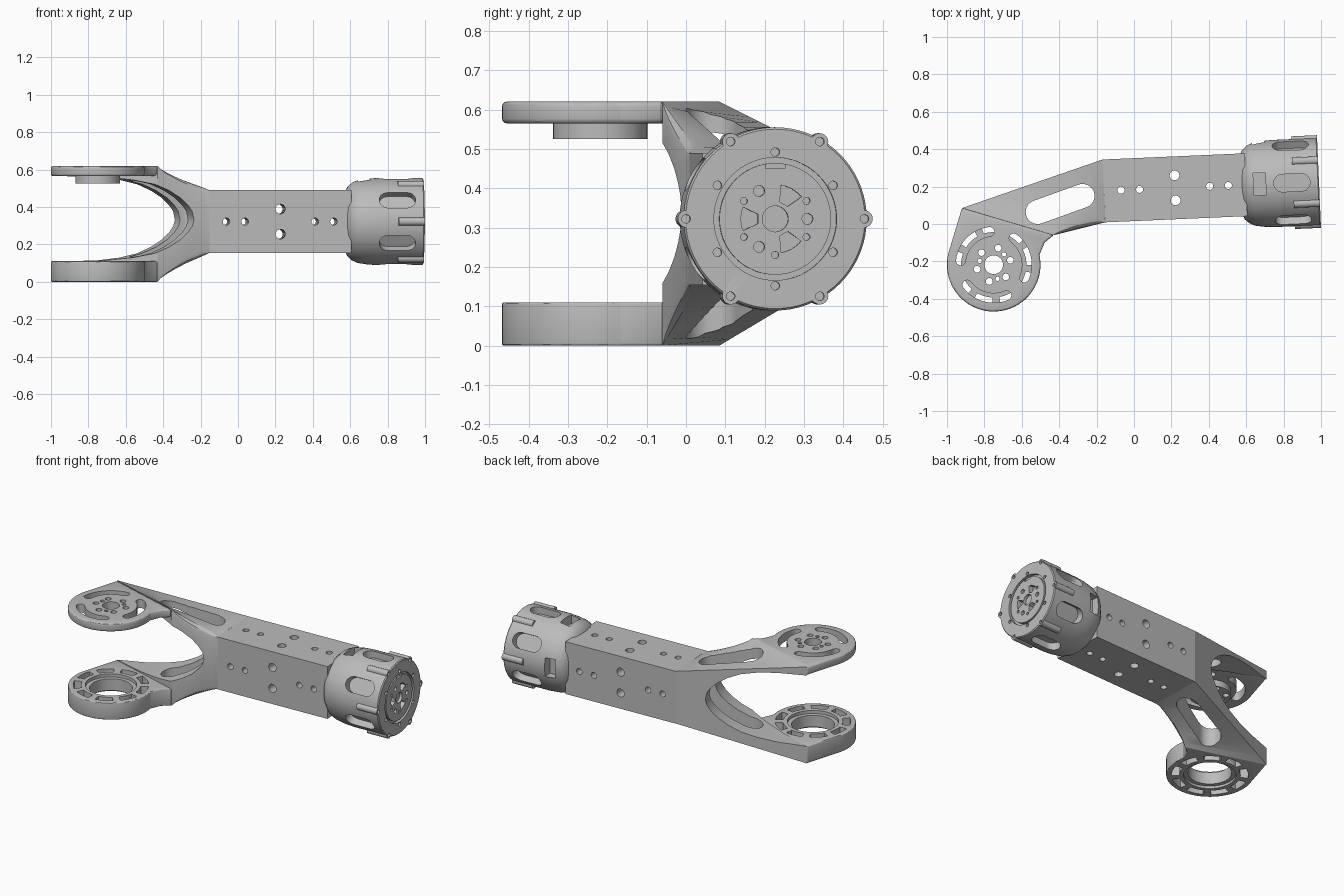
import bpy, bmesh, math
from math import pi, cos, sin, radians
from mathutils import Matrix, Vector

if "Cube" in bpy.data.objects:
    bpy.data.objects.remove(bpy.data.objects["Cube"])

grey = bpy.data.materials.new("machined_grey")
grey.use_nodes = True
grey.diffuse_color = (0.5, 0.5, 0.5, 1)
grey.node_tree.nodes["Principled BSDF"].inputs["Base Color"].default_value = (0.5, 0.5, 0.5, 1)

HOUSING = Matrix.Translation((0.989, 0.227, 0.322)) @ Matrix.Rotation(radians(2.5), 4, 'Z')
AXIAL = Matrix.Rotation(pi / 2, 4, 'Z') @ Matrix.Rotation(pi / 2, 4, 'X')  # prism axis along x
SIDEWAYS = Matrix.Rotation(pi / 2, 4, 'X')                                   # prism axis along y
PIVOT = Vector((-0.75, -0.218))
R = 0.25


# ---------- outline helpers ----------
def arc(c, r, a0, a1, n=16):
    return [(c[0] + r * cos(radians(a0 + (a1 - a0) * i / n)),
             c[1] + r * sin(radians(a0 + (a1 - a0) * i / n))) for i in range(n + 1)]


def circle(c, r, n=24):
    return arc(c, r, 0, 360, n)[:-1]


def polar(c, r, a):
    return (c[0] + r * cos(radians(a)), c[1] + r * sin(radians(a)))


def obround(p, q, hw):
    a = math.degrees(math.atan2(q[1] - p[1], q[0] - p[0]))
    return arc(q, hw, a - 90, a + 90) + arc(p, hw, a + 90, a + 270)


def arc_slot(c, r, a0, a1, hw):
    return (arc(c, r + hw, a0, a1) + arc(polar(c, r, a1), hw, a1, a1 + 180, 8)[1:-1]
            + arc(c, r - hw, a1, a0) + arc(polar(c, r, a0), hw, a0 + 180, a0 + 360, 8)[1:-1])


def arc_pocket(c, r0, r1, a0, a1):
    return arc(c, r1, a0, a1, 6) + arc(c, r0, a1, a0, 6)


# ---------- solid helpers ----------
def prism(bm, pts, h0, h1, m=Matrix()):
    low = [bm.verts.new(m @ Vector((x, y, h0))) for x, y in pts]
    top = [bm.verts.new(m @ Vector((x, y, h1))) for x, y in pts]
    bm.faces.new(low)
    bm.faces.new(top)
    for i in range(len(pts)):
        j = (i + 1) % len(pts)
        bm.faces.new((low[i], low[j], top[j], top[i]))


def make(name, bm, matrix=Matrix()):
    bmesh.ops.recalc_face_normals(bm, faces=bm.faces)
    me = bpy.data.meshes.new(name)
    bm.to_mesh(me)
    bm.free()
    me.materials.append(grey)
    ob = bpy.data.objects.new(name, me)
    ob.matrix_world = matrix
    bpy.context.collection.objects.link(ob)
    return ob


def solid(name, pts, h0, h1, matrix=Matrix()):
    bm = bmesh.new()
    prism(bm, pts, h0, h1)
    return make(name, bm, matrix)


def combine(ob, prisms, op='DIFFERENCE'):
    bm = bmesh.new()
    for p in prisms:
        prism(bm, *p)
    tool = make("cutter", bm, ob.matrix_world.copy())
    tool.hide_render = True
    bpy.context.view_layer.update()
    mod = ob.modifiers.new("combine", 'BOOLEAN')
    mod.operation, mod.object, mod.solver = op, tool, 'EXACT'
    bpy.context.view_layer.objects.active = ob
    bpy.ops.object.modifier_apply(modifier=mod.name)
    bpy.data.objects.remove(tool)


def rim_bevel(ob, width):
    mod = ob.modifiers.new("rim", 'BEVEL')
    mod.width, mod.segments, mod.angle_limit = width, 3, radians(60)
    bpy.context.view_layer.objects.active = ob
    bpy.ops.object.modifier_apply(modifier=mod.name)


# ---------- fork plates ----------
crease_back, crease_front = Vector((-0.92, 0.085)), Vector((-0.43, -0.06))
plate = arc(PIVOT, R, 165, 372, 48) + [(-0.478, -0.1), tuple(crease_front), tuple(crease_back)]

upper = solid("upper_plate", plate, 0.565, 0.62)
rim_bevel(upper, 0.012)
combine(upper, [(circle(PIVOT, 0.12, 48), 0.525, 0.58)], 'UNION')
cuts = [(circle(PIVOT, 0.05, 32), 0.4, 0.7)]
cuts += [(circle(polar(PIVOT, 0.092, 75 + k * 60), 0.018, 16), 0.4, 0.7) for k in range(6)]
cuts += [(circle(polar(PIVOT, 0.078, 45 + k * 120), 0.012, 12), 0.4, 0.7) for k in range(3)]
cuts += [(arc_slot(PIVOT, 0.178, 97 + k * 120, 173 + k * 120, 0.025), 0.4, 0.7) for k in range(3)]
combine(upper, cuts)

lower = solid("lower_plate", plate, 0, 0.11)
rim_bevel(lower, 0.006)
cuts = [(circle(PIVOT, 0.125, 48), -0.1, 0.2)]
cuts += [(arc_pocket(PIVOT, 0.175, 0.22, a, a + 28), -0.1, 0.2) for a in range(0, 360, 40)]
combine(lower, cuts)
# Stepped seats at both ends of the bore, and the corner bolt hole
combine(lower, [(circle(PIVOT, 0.15, 48), 0.09, 0.2), (circle(PIVOT, 0.15, 48), -0.1, 0.015)])
combine(lower, [(circle((-0.885, -0.055), 0.022, 16), -0.2, 0.03, SIDEWAYS)])

# ---------- fork arms: lofted from the plate crease to the square beam ----------
beam_back, beam_front = Vector((-0.167, 0.345)), Vector((-0.153, 0.009))
bm = bmesh.new()
rings = []
steps = 10
for i in range(steps + 1):
    t = i / steps
    b, f = crease_back.lerp(beam_back, t), crease_front.lerp(beam_front, t)
    inward = (b - f).normalized()
    z0, z1 = 0.155 * t, 0.62 - 0.13 * t
    r = 0.045 * math.sin(pi * t) ** 0.5 if 0 < t < 1 else 0
    r = max(r, 0.001)
    sect = [(b, z0), (b, z1)]
    for z, s, angles in ((z1, -1, (90, 60, 30, 0)), (z0, 1, (0, 30, 60, 90))):
        for a in angles:
            sect.append((f + inward * r * (1 - cos(radians(a))), z + s * r * (1 - sin(radians(a)))))
    for k in range(2, len(sect)):
        p, z = sect[k]
        top = k < 6
        a = radians(((90, 60, 30, 0) if top else (0, 30, 60, 90))[(k - 2) % 4])
        sect[k] = (f + inward * r * (1 - cos(a)), (z1 - r * (1 - sin(a))) if top else (z0 + r * (1 - sin(a))))
    rings.append([bm.verts.new((p.x, p.y, z)) for p, z in sect])
bm.faces.new(rings[0])
bm.faces.new(rings[-1])
for ra, rb in zip(rings, rings[1:]):
    for k in range(len(ra)):
        j = (k + 1) % len(ra)
        bm.faces.new((ra[k], ra[j], rb[j], rb[k]))
arms = make("fork_arms", bm)

# U-shaped throat, cut square to the direction of the fork
FORK = Matrix.Translation((-0.17, 0, 0)) @ Matrix.Rotation(radians(19), 4, 'Z') @ SIDEWAYS
half = [(-1.2, 0.23), (-0.7, 0.228), (-0.5, 0.222), (-0.38, 0.208), (-0.28, 0.185), (-0.2, 0.15),
        (-0.14, 0.112), (-0.1, 0.075), (-0.075, 0.04)]
throat = [(s, 0.337 + h) for s, h in half] + [(-0.065, 0.33)] + [(s, 0.337 - h) for s, h in reversed(half)]
combine(arms, [(throat, -1, 1, FORK)])
# Lightening slot through both arms
combine(arms, [(obround((-0.515, 0.064), (-0.275, 0.15), 0.064), -0.2, 0.9)])

# ---------- square beam ----------
h = 0.168
beam = solid("square_beam", [(-1.15, -h), (-0.39, -h), (-0.39, h), (-1.15, h)], -h, h, HOUSING)
spots = [((-1.06, 0), 0.019), ((-0.96, 0), 0.019), ((-0.77, 0.067), 0.026), ((-0.77, -0.067), 0.026),
         ((-0.585, 0), 0.019), ((-0.485, 0), 0.019)]
for turn in (Matrix(), SIDEWAYS):
    combine(beam, [(circle(c, r, 20), -0.3, 0.3, turn) for c, r in spots])

# ---------- motor housing: turned body ----------
profile = [(-0.425, 0), (-0.42, 0.15), (-0.405, 0.185), (-0.38, 0.208), (-0.35, 0.221), (-0.3, 0.229),
           (-0.24, 0.233), (-0.006, 0.233), (0, 0.228), (0, 0.156), (-0.02, 0.156), (-0.02, 0.142),
           (-0.002, 0.142), (-0.002, 0)]
bm = bmesh.new()
vs = [bm.verts.new((x, 0, r)) for x, r in profile]
es = [bm.edges.new(e) for e in zip(vs, vs[1:])]
bmesh.ops.spin(bm, geom=vs + es, cent=(0, 0, 0), axis=(1, 0, 0), angle=2 * pi, steps=72)
bmesh.ops.remove_doubles(bm, verts=bm.verts, dist=0.0002)
housing = make("motor_housing", bm, HOUSING)
O = (0, 0)
# Screw bosses around the rim
combine(housing, [(circle(polar(O, 0.226, k * 60), 0.022, 20), -0.14, 0, AXIAL) for k in range(6)], 'UNION')

# Cooling slots around the side, and windows on the top and back
cuts = []
for k in range(6):
    turn = Matrix.Rotation(radians(k * 60), 4, 'X')
    cuts.append((obround((-0.195, 0), (-0.095, 0), 0.047), 0.185, 0.3, turn))
for a in (0, -90):
    turn = Matrix.Rotation(radians(a), 4, 'X')
    cuts.append(([(-0.35, -0.06), (-0.285, -0.06), (-0.285, 0.06), (-0.35, 0.06)], 0.17, 0.3, turn))
combine(housing, cuts)

# Output face: screw holes, hub holes and locating notch
cuts = [(circle(O, 0.033), -0.02, 0.1, AXIAL)]
cuts += [([(-0.025, 0.128), (0.025, 0.128), (0.025, 0.15), (-0.025, 0.15)], -0.015, 0.1, AXIAL)]
for k in range(6):
    cuts.append((circle(polar(O, 0.227, k * 60), 0.011, 14), -0.03, 0.1, AXIAL))
    cuts.append((circle(polar(O, 0.17, 30 + k * 60), 0.011, 14), -0.03, 0.1, AXIAL))
    cuts.append((circle(polar(O, 0.092, 30 + k * 60), 0.009, 12), -0.03, 0.1, AXIAL))
for k in range(3):
    a = 60 + k * 120
    cuts.append((circle(polar(O, 0.082, a + 60), 0.014, 14), -0.03, 0.1, AXIAL))
    wedge = [polar(O, 0.045, a - 15), polar(O, 0.045, a + 15)]
    cuts.append((wedge + arc(O, 0.087, a + 20, a - 20, 8), -0.03, 0.1, AXIAL))
combine(housing, cuts)

# ---------- shading ----------
for ob in (upper, lower, arms, beam, housing):
    bpy.ops.object.select_all(action='DESELECT')
    ob.select_set(True)
    bpy.context.view_layer.objects.active = ob
    bpy.ops.object.shade_smooth_by_angle(angle=radians(30))
